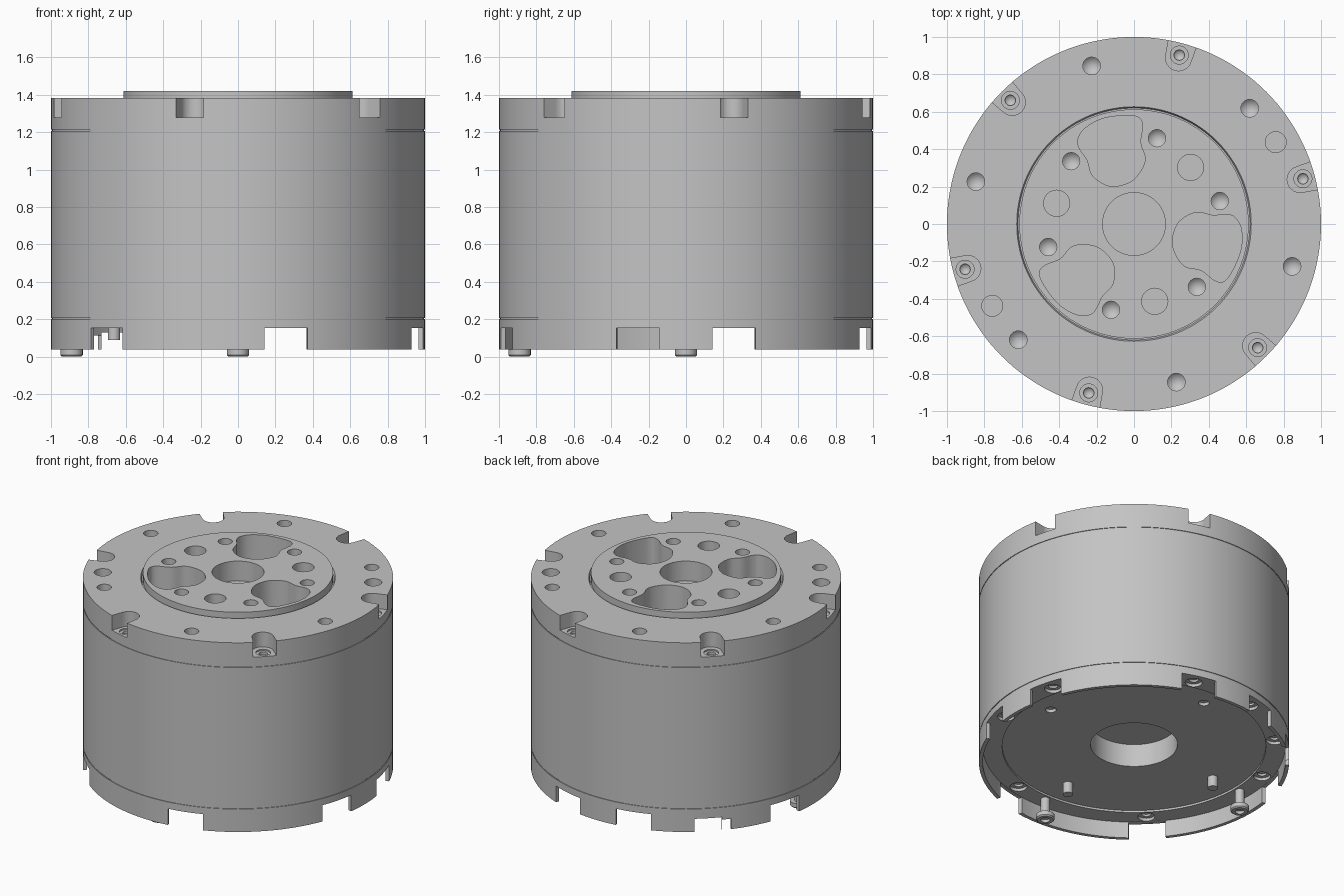
import bpy, bmesh
from math import sin, cos, pi, radians
from mathutils import Vector, Matrix

if "Cube" in bpy.data.objects:
    bpy.data.objects.remove(bpy.data.objects["Cube"], do_unlink=True)

metal = bpy.data.materials.new("grey metal")
metal.use_nodes = True
GREY = (0.55, 0.55, 0.55, 1)
metal.diffuse_color = GREY
metal.node_tree.nodes["Principled BSDF"].inputs["Base Color"].default_value = GREY


def polar(r, deg):
    return r * cos(radians(deg)), r * sin(radians(deg))


def lathe(bm, profile, at=(0, 0), seg=24):
    """Revolve (r, z) points; r = 0 makes a pole, otherwise the loop closes."""
    rings = []
    for r, z in profile:
        n = 1 if r == 0 else seg
        rings.append([bm.verts.new((at[0] + r * cos(2 * pi * i / seg),
                                    at[1] + r * sin(2 * pi * i / seg), z)) for i in range(n)])
    for a, b in zip(rings, rings[1:] + rings[:1]):
        if len(a) == len(b) == 1:
            continue
        for i in range(seg):
            j = (i + 1) % seg
            quad = [a[i % len(a)], a[j % len(a)], b[j % len(b)], b[i % len(b)]]
            bm.faces.new(list(dict.fromkeys(quad)))


def rod(bm, at, r, z0, z1, seg=24):
    lathe(bm, [(0, z0), (r, z0), (r, z1), (0, z1)], at, seg)


def drill(bm, at, r, z0, z1):
    """Hole with a conical bottom."""
    lathe(bm, [(0, z0 - r), (r, z0), (r, z1), (0, z1)], at)


def prism(bm, points, z0, z1, turn=0):
    rot = Matrix.Rotation(radians(turn), 3, "Z")
    low, high = ([bm.verts.new(rot @ Vector((x, y, z))) for x, y in points] for z in (z0, z1))
    bm.faces.new(low)
    bm.faces.new(high)
    for i in range(len(points)):
        j = (i + 1) % len(points)
        bm.faces.new([low[i], low[j], high[j], high[i]])


def notch(bm, y0, y1, top, turn):
    prism(bm, [(0.9, y0), (1.1, y0), (1.1, y1), (0.9, y1)], -0.1, top, turn)


def smooth_loop(points, steps=5):
    """Closed Catmull-Rom curve through the points."""
    p = [Vector(q) for q in points]
    n, out = len(p), []
    for i in range(n):
        a, b, c, d = p[i - 1], p[i], p[(i + 1) % n], p[(i + 2) % n]
        for k in range(steps):
            t = k / steps
            out.append(0.5 * (2 * b + (c - a) * t + (2 * a - 5 * b + 4 * c - d) * t**2
                              + (3 * b - a - 3 * c + d) * t**3))
    return out


def finish(name, bm):
    bmesh.ops.recalc_face_normals(bm, faces=bm.faces[:])
    mesh = bpy.data.meshes.new(name)
    bm.to_mesh(mesh)
    bm.free()
    mesh.materials.append(metal)
    ob = bpy.data.objects.new(name, mesh)
    bpy.context.collection.objects.link(ob)
    return ob


def cut(ob, *cutters):
    """Subtract cutter meshes and bake the result."""
    for bm in cutters:
        tool = finish("cutter", bm)
        tool.hide_render = True
        mod = ob.modifiers.new("cut", "BOOLEAN")
        mod.operation, mod.solver, mod.object = "DIFFERENCE", "EXACT", tool
        bpy.context.view_layer.update()
        baked = bpy.data.meshes.new_from_object(
            ob.evaluated_get(bpy.context.evaluated_depsgraph_get()))
        ob.modifiers.clear()
        ob.data = baked
        bpy.data.objects.remove(tool, do_unlink=True)


def turned(name, profile, seg=144):
    bm = bmesh.new()
    lathe(bm, profile, seg=seg)
    return finish(name, bm)


SIX = range(0, 360, 60)

# Base: a shallowly recessed plate with a thin skirt hanging below it
base = turned("base_ring", [(0.28, 0.168), (0.85, 0.168), (0.85, 0.154), (0.975, 0.154),
                            (0.975, 0.037), (1, 0.037), (1, 0.2), (0.28, 0.2)])
notches, seats, bores = bmesh.new(), bmesh.new(), bmesh.new()
for a in (15, 75, 105, 165, 225, 285, 345):
    notch(notches, -0.12, 0.12, 0.152, a)
# stepped notch
notch(notches, -0.12, 0.06, 0.13, 135)
notch(notches, 0.0601, 0.12, 0.112, 135)
for a in (15, 75, 105, 135, 165, 225, 285, 345):
    rod(seats, polar(0.91, a), 0.055, 0.1, 0.175)
    rod(bores, polar(0.91, a), 0.03, 0.1, 0.19)
for a in (0, 90):
    rod(bores, polar(0.7, a), 0.035, 0.1, 0.19)
cut(base, notches, seats, bores)

# Housing with a shallow bore from below
housing = turned("housing", [(0, 0.33), (0.28, 0.33), (0.28, 0.2), (0.995, 0.2), (0.995, 0.206),
                             (1, 0.206), (1, 1.207), (0.995, 1.207), (0.995, 1.213), (0, 1.213)])

# Top flange with edge slots and screw holes
flange = turned("top_flange", [(0.613, 1.213), (1, 1.213), (1, 1.383), (0.627, 1.383),
                               (0.62, 1.365), (0.613, 1.365)])
slots, rings, holes = bmesh.new(), bmesh.new(), bmesh.new()
arc = [(0.92 + 0.07 * cos(radians(t)), 0.07 * sin(radians(t))) for t in range(90, 271, 15)]
for a in SIX:
    prism(slots, arc + [(1.1, -0.085), (1.1, 0.085)], 1.278, 1.5, a + 15)
    rod(rings, polar(0.935, a + 15), 0.048, 1.268, 1.5)
    drill(holes, polar(0.935, a + 15), 0.028, 1.25, 1.5)
    drill(holes, polar(0.875, a + 45), 0.047, 1.28, 1.5)
for a in (30, 210):
    rod(holes, polar(0.875, a), 0.056, 1.23, 1.5)
cut(flange, slots, rings, holes)

# Output hub with lobed pockets
hub = turned("output_hub", [(0, 1.2), (0.613, 1.2), (0.613, 1.42), (0, 1.42)])
pockets = bmesh.new()
lobe = smooth_loop([(-0.3, 0.45), (-0.26, 0.513), (-0.155, 0.567), (0, 0.578), (0.045, 0.535),
                    (0.035, 0.435), (0.06, 0.35), (0.03, 0.275), (-0.03, 0.22),
                    (-0.13, 0.203), (-0.22, 0.257), (-0.25, 0.342), (-0.29, 0.4)])
for a in (0, 120, 240):
    prism(pockets, lobe, 1.215, 1.5, a)
    rod(pockets, polar(0.428, a + 45), 0.07, 1.215, 1.5)
for a in SIX:
    drill(pockets, polar(0.475, a + 15), 0.046, 1.3, 1.5)
rod(pockets, (0, 0), 0.168, 1.28, 1.5, 48)
cut(hub, pockets)

# Long socket bolts and short standoff pins under the base
parts = [base, housing, flange, hub]
for side, a in (("right", 180), ("front", 270)):
    bm = bmesh.new()
    lathe(bm, [(0, 0.02), (0.03, 0.02), (0.03, 0), (0.052, 0), (0.06, 0.008), (0.06, 0.037),
               (0.03, 0.037), (0.03, 0.17), (0, 0.17)], polar(0.89, a))
    parts.append(finish(side + "_bolt", bm))
    bm = bmesh.new()
    rod(bm, polar(0.663, a), 0.033, 0.09, 0.18)
    parts.append(finish(side + "_pin", bm))

# Smooth shading with sharp edges kept
bpy.ops.object.select_all(action="DESELECT")
for ob in parts:
    ob.select_set(True)
bpy.context.view_layer.objects.active = base
bpy.ops.object.shade_smooth_by_angle(angle=radians(30))
